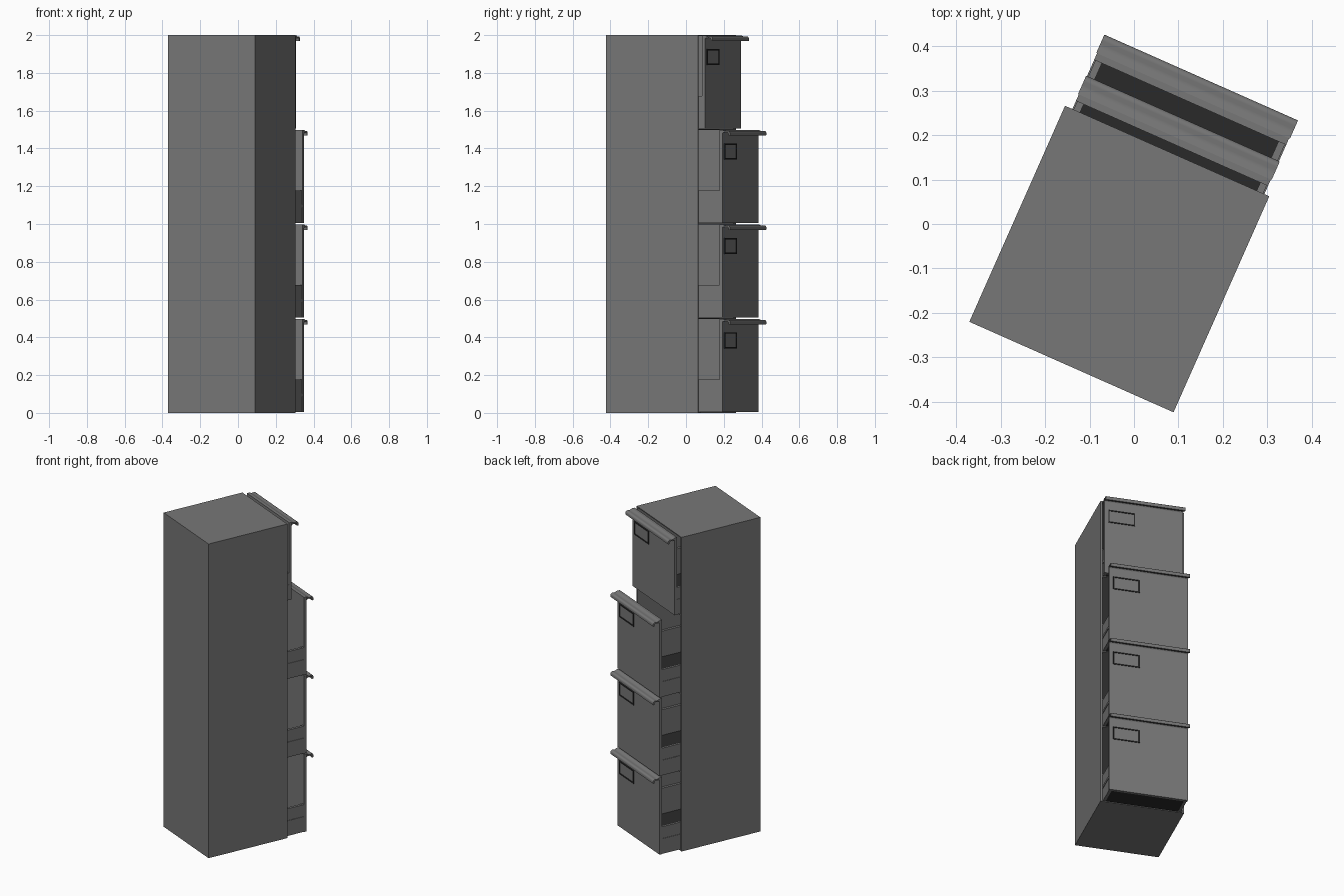
import bpy, bmesh, math
from mathutils import Matrix, Vector

if "Cube" in bpy.data.objects:
    bpy.data.objects.remove(bpy.data.objects["Cube"])

# Local frame: x across the cabinet, y outwards through the open front
FRAME = Matrix.Translation((0.0745, 0.164, 0)) @ Matrix.Rotation(math.radians(-23.9), 4, 'Z')


def material(name, v):
    m = bpy.data.materials.new(name)
    m.diffuse_color = (v, v, v, 1)
    m.use_nodes = True
    m.node_tree.nodes["Principled BSDF"].inputs["Base Color"].default_value = m.diffuse_color
    return m


grey = material("grey_metal", 0.185)
dark = material("dark_metal", 0.023)


def finish(bm, name, mat, smooth=False):
    bmesh.ops.recalc_face_normals(bm, faces=bm.faces)
    bm.transform(FRAME)
    me = bpy.data.meshes.new(name)
    bm.to_mesh(me)
    bm.free()
    ob = bpy.data.objects.new(name, me)
    bpy.context.collection.objects.link(ob)
    me.materials.append(mat)
    if smooth:
        bpy.ops.object.select_all(action='DESELECT')
        ob.select_set(True)
        bpy.context.view_layer.objects.active = ob
        bpy.ops.object.shade_smooth_by_angle(angle=math.radians(50))
    return ob


def boxes(name, spans, mat=grey):
    """One object made of boxes, each given as (x0, x1, y0, y1, z0, z1)."""
    bm = bmesh.new()
    for x0, x1, y0, y1, z0, z1 in spans:
        m = (Matrix.Translation(((x0 + x1) / 2, (y0 + y1) / 2, (z0 + z1) / 2))
             @ Matrix.Diagonal((x1 - x0, y1 - y0, z1 - z0, 1)))
        bmesh.ops.create_cube(bm, size=1, matrix=m)
    return finish(bm, name, mat)


def extrude_x(name, profile, x0, x1):
    """Closed (y, z) profile swept along x."""
    bm = bmesh.new()
    face = bm.faces.new([bm.verts.new((x0, y, z)) for y, z in profile])
    ext = bmesh.ops.extrude_face_region(bm, geom=[face])
    bmesh.ops.translate(bm, vec=Vector((x1 - x0, 0, 0)),
                        verts=[v for v in ext["geom"] if isinstance(v, bmesh.types.BMVert)])
    return finish(bm, name, grey, smooth=True)


# Cabinet: hollow shell, open at the front, with thin shelves between drawers
W, D, H, T = 0.251, 0.531, 2.0, 0.012
boxes("cabinet_shell", [
    (-W, -W + T, -D, 0, 0, H), (W - T, W, -D, 0, 0, H),
    (-W + T, W - T, -D, -D + T, 0, H),
    (-W + T, W - T, -D + T, 0, 0, 0.004),
    (-W + T, W - T, -D + T, 0, H - 0.006, H)])
boxes("cabinet_shelves", [(-W + T, W - T, -D + T, 0, z - 0.003, z + 0.003)
                          for z in (0.5, 1.0, 1.5)])

# Handle cross-section: shallow channel ending in a downward lip
GRIP = [(0.0, 0.0), (0.006, -0.002), (0.013, -0.006), (0.023, -0.007),
        (0.031, -0.005), (0.038, -0.006), (0.043, -0.010), (0.045, -0.017), (0.044, -0.030),
        (0.035, -0.030), (0.036, -0.020), (0.033, -0.014), (0.024, -0.014),
        (0.011, -0.014), (0.004, -0.014), (0.0, -0.020)]
CX = 0.003  # drawers sit slightly off centre


def drawer(tag, z, front):
    top, back, w, t = z + 0.493, front - 0.48, 0.233, 0.016
    inner = front - t
    # Tall front panel with its grip
    boxes(tag + "_front_panel", [(CX - 0.236, CX + 0.236, inner, front, z, top)])
    extrude_x(tag + "_handle", [(front + y, top + dz) for y, dz in GRIP],
              CX - 0.238, CX + 0.238)
    # Low tray walls and runners
    l, r = CX - w, CX + w
    boxes(tag + "_tray_walls", [
        (l, l + t, back, inner, z, z + 0.173), (r - t, r, back, inner, z, z + 0.173),
        (l + t, r - t, back, back + t, z, z + 0.173)])
    boxes(tag + "_runners", [(x - 0.003, x + 0.003, back, inner, z + 0.082, z + 0.098)
                             for x in (l, r)])
    boxes(tag + "_tray_floor", [(l + t, r - t, back + t, inner, z + 0.001, z + 0.01)], dark)
    # Label frame on the front
    x0, x1, z0, z1, e = 0.055, 0.215, z + 0.337, z + 0.421, 0.007
    y0, y1 = front - 0.001, front + 0.004
    boxes(tag + "_label_frame", [
        (x0, x1, y0, y1, z0, z0 + e), (x0, x1, y0, y1, z1 - e, z1),
        (x0, x0 + e, y0, y1, z0 + e, z1 - e), (x1 - e, x1, y0, y1, z0 + e, z1 - e)], dark)


# Four drawers, the top one pulled out less
for i, front in enumerate((0.137, 0.137, 0.137, 0.036)):
    drawer("drawer_%d" % (i + 1), 0.005 + 0.5 * i, front)
